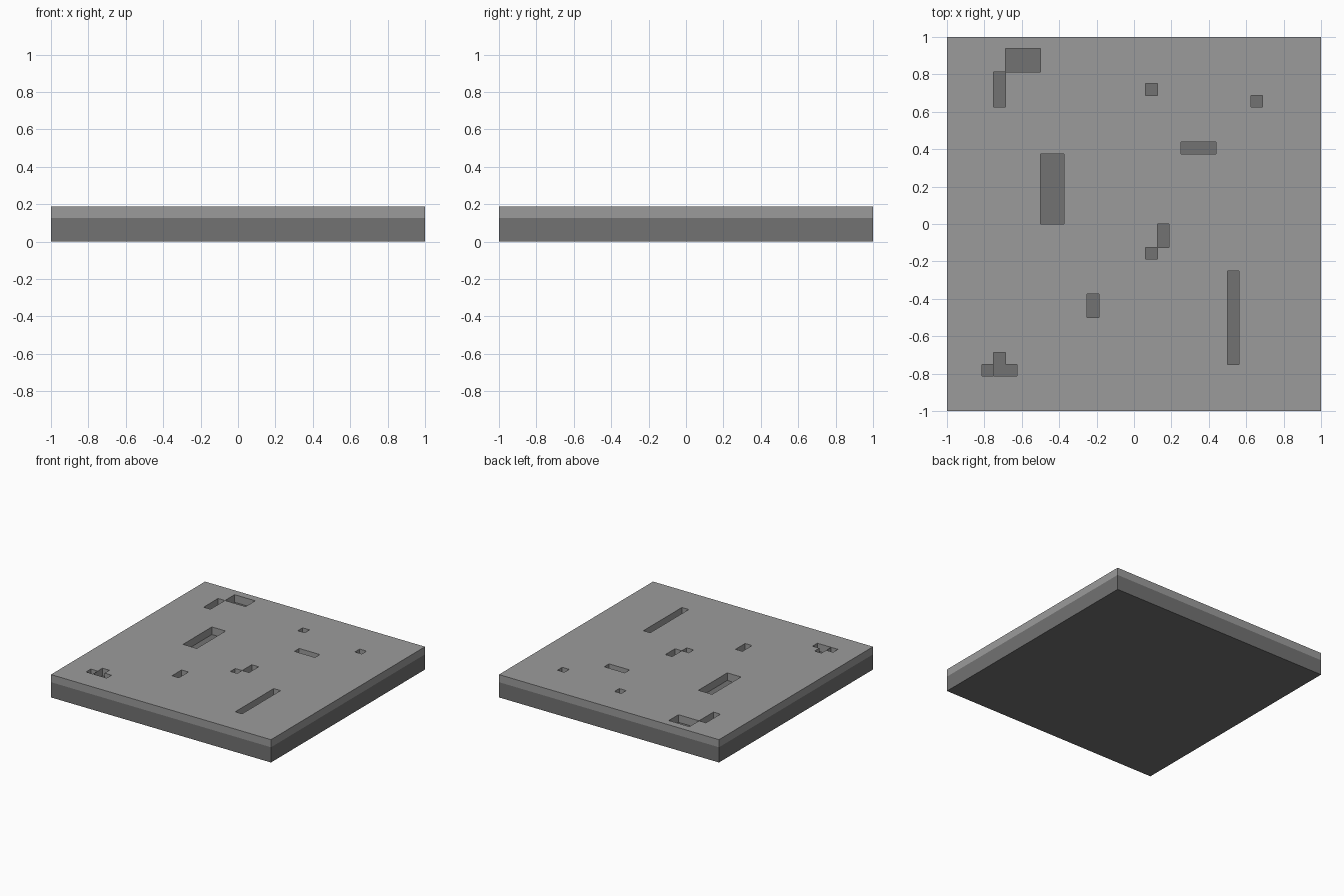
import bpy, bmesh

if "Cube" in bpy.data.objects:
    bpy.data.objects.remove(bpy.data.objects["Cube"])

U = 1 / 16            # one cell of the 32 x 32 grid
BASE_H = 2 * U        # height of the dark layer
TOP_H = U             # height of the light layer

# Pits as cell rectangles: x0, x1, y0, y1
PITS = [
    (-11, -8, 13, 15), (-12, -11, 10, 13), (1, 2, 11, 12), (10, 11, 10, 11),
    (4, 7, 6, 7), (-8, -6, 0, 6), (2, 3, -2, 0), (1, 2, -3, -2),
    (-4, -3, -8, -6), (8, 9, -12, -4), (-12, -11, -12, -11), (-13, -10, -13, -12),
]


def material(name, grey):
    m = bpy.data.materials.new(name)
    m.diffuse_color = (grey, grey, grey, 1)
    m.use_nodes = True
    m.node_tree.nodes["Principled BSDF"].inputs["Base Color"].default_value = m.diffuse_color
    return m


def make_object(name, bm, mat):
    mesh = bpy.data.meshes.new(name)
    bm.to_mesh(mesh)
    bm.free()
    mesh.materials.append(mat)
    ob = bpy.data.objects.new(name, mesh)
    bpy.context.collection.objects.link(ob)
    return ob


dark = material("dark grey", 0.17)
light = material("light grey", 0.33)

# Lower slab, whose top shows as the pit floors
bm = bmesh.new()
bmesh.ops.create_cube(bm, size=1)
for v in bm.verts:
    v.co = (v.co.x * 2, v.co.y * 2, (v.co.z + 0.5) * BASE_H)
make_object("lower_slab", bm, dark)

# Upper layer: a grid with the pit cells removed, raised by one cell
bm = bmesh.new()
bmesh.ops.create_grid(bm, x_segments=32, y_segments=32, size=1)
for v in bm.verts:
    v.co.z = BASE_H


def in_pit(face):
    c = face.calc_center_median() / U
    return any(x0 < c.x < x1 and y0 < c.y < y1 for x0, x1, y0, y1 in PITS)


bmesh.ops.delete(bm, geom=[f for f in bm.faces if in_pit(f)], context='FACES')
ext = bmesh.ops.extrude_face_region(bm, geom=bm.faces[:])
for v in ext["geom"]:
    if isinstance(v, bmesh.types.BMVert):
        v.co.z = BASE_H + TOP_H
bmesh.ops.recalc_face_normals(bm, faces=bm.faces[:])
make_object("upper_layer", bm, light)

# Thin divider in the corner pit
bm = bmesh.new()
bmesh.ops.create_cube(bm, size=1)
for v in bm.verts:
    v.co = (-12 * U + v.co.x * 0.002, (-12.5 + v.co.y) * U,
            BASE_H + (v.co.z + 0.5) * TOP_H)
make_object("pit_divider", bm, light)
